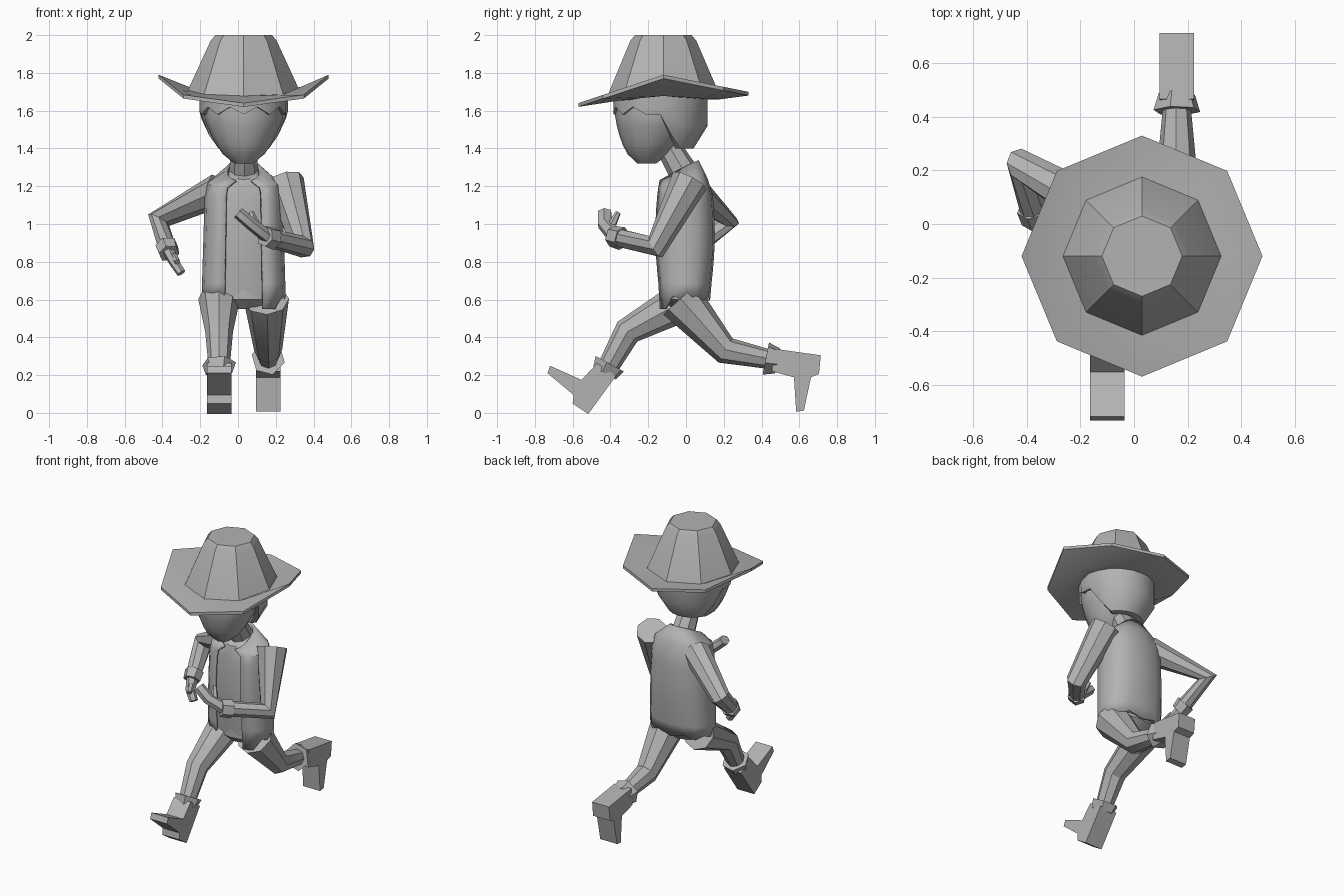
import bpy, bmesh, math
from mathutils import Vector

if "Cube" in bpy.data.objects:
    bpy.data.objects.remove(bpy.data.objects["Cube"])

grey = bpy.data.materials.new("plain grey")
grey.use_nodes = True
shade = (.45, .45, .45, 1)
grey.diffuse_color = shade
grey.node_tree.nodes["Principled BSDF"].inputs["Base Color"].default_value = shade

MIDDLE = .03  # x of the body's centre line


def loft(name, rings, caps=True, closed=True):
    """Skin a list of equal-length point rings into a shaded object."""
    bm = bmesh.new()
    rows = [[bm.verts.new(point) for point in ring] for ring in rings]
    count = len(rows[0])
    for lower, upper in zip(rows, rows[1:]):
        for i in range(count if closed else count - 1):
            j = (i + 1) % count
            bm.faces.new((lower[i], lower[j], upper[j], upper[i]))
    if caps:
        bm.faces.new(rows[0])
        bm.faces.new(rows[-1])
    bmesh.ops.recalc_face_normals(bm, faces=bm.faces)
    mesh = bpy.data.meshes.new(name)
    bm.to_mesh(mesh)
    bm.free()
    mesh.materials.append(grey)
    ob = bpy.data.objects.new(name, mesh)
    bpy.context.collection.objects.link(ob)
    bpy.ops.object.select_all(action="DESELECT")
    ob.select_set(True)
    bpy.context.view_layer.objects.active = ob
    bpy.ops.object.shade_smooth_by_angle(angle=math.radians(32))
    return ob


def directions(count):
    """Cosine and sine of evenly spaced angles."""
    turns = [math.tau * i / count for i in range(count)]
    return [(math.cos(turn), math.sin(turn)) for turn in turns]


def oval(y, z, width, depth, count=12, tilt=0, power=1):
    """Ring round the centre line; a power under one makes it boxier."""
    ring = []
    for c, s in directions(count):
        dx = width * math.copysign(abs(c) ** power, c)
        dy = depth * math.copysign(abs(s) ** power, s)
        ring.append((MIDDLE + dx, y + dy, z + tilt * dy))
    return ring


def limb(name, points, thick, thin, sides=6, flat=1):
    """Tapering tube through two or three points."""
    points = [Vector(point) for point in points]
    steps = [(b - a).normalized() for a, b in zip(points, points[1:])]
    if len(steps) > 1:
        hinge = steps[0].cross(steps[1]).normalized()
    else:
        hinge = steps[0].orthogonal().normalized()
    rings = []
    for i, point in enumerate(points):
        ahead = steps[min(i, len(steps) - 1)]
        tangent = (steps[max(i - 1, 0)] + ahead).normalized()
        across = tangent.cross(hinge)
        radius = thick + (thin - thick) * (i / len(steps)) ** .6
        rings.append([point + radius * (hinge * c * flat + across * s)
                      for c, s in directions(sides)])
    return loft(name, rings)


def cuffed_limb(name, points, thick, thin, flare):
    """Limb whose far end wears a wider cuff."""
    limb(name, points, thick, thin, sides=8)
    bend, end = Vector(points[-2]), Vector(points[-1])
    limb(name + "_cuff", [bend.lerp(end, .85), end + (end - bend) * .1],
         thin + flare, thin + flare / 2)


# Hat: octagonal crown and a brim that curls up at the sides
def hat_ring(radius, z, curl=0):
    return [(MIDDLE + radius * c, radius * s - .12,
             z + curl * (.09 - .12 * abs(s) + .03 * s)) for c, s in directions(8)]


loft("hat_crown", [hat_ring(.3, 1.68, .2), hat_ring(.175, 1.97), hat_ring(.15, 2)])
loft("hat_brim", [hat_ring(.2, 1.69, .2), hat_ring(.3, 1.69, .2), hat_ring(.45, 1.7, 1),
                  hat_ring(.45, 1.68, 1), hat_ring(.3, 1.66, .2), hat_ring(.2, 1.66, .2)])

# Head: swells quickly from a forward chin, then rises straight into the hat
head_rings = []
for step in range(8):
    swell = min(step / 5 + .04, 1)
    size = .21 * swell ** .45
    head_rings.append(oval(.045 * swell - .21, 1.32 + .05 * step, size, size))
loft("head", head_rings)

# Hair: ragged fringe in front, long and tapered behind
top, middle, tips, inside = [], [], [], []
for i, (c, s) in enumerate(directions(20)):
    drop = min(max(1.4 * s + .2, 0), 1)
    ragged = .02 * (-1) ** i * (1 - drop)
    end = 1.6 + ragged - .2 * drop
    for row, size, z in ((top, 1, 1.7), (middle, 1, 1.62 - .1 * drop),
                         (tips, 1 - .3 * drop, end), (inside, .88 - .35 * drop, end)):
        row.append((MIDDLE + .235 * size * c, .25 * size * s - .135, z))
loft("hair", [top, middle, tips, inside], caps=False)

limb("neck", [(MIDDLE, 0, 1.25), (MIDDLE, -.1, 1.42)], .08, .065, sides=8)


# Torso: shirt core inside an open jacket, closing in to a sloped collar
def torso_rings(grow):
    rings = []
    for step in range(11):
        height = step / 10
        close = max(0, height - .85) / .15
        width = .21 - .02 * height - .11 * close ** 2
        depth = .125 + .025 * math.sin(math.pi * height) - .03 * close
        rings.append(oval(-.01 - .03 * close, .62 + .66 * height, width + grow,
                          depth + grow, count=16, tilt=.55 * close, power=.8))
    return rings


loft("shirt", torso_rings(-.015))
panels = [ring[13:] + ring[:12] for ring in torso_rings(.005)]
# The hem is uneven and hangs lowest at the left front corner
panels[0] = [(x, y, z - (.07 if i < 2 else .025 * (i % 2)))
             for i, (x, y, z) in enumerate(panels[0])]
jacket = loft("jacket", panels, caps=False, closed=False)
cloth = jacket.modifiers.new("cloth", "SOLIDIFY")
cloth.thickness = .015
cloth.offset = 0

loft("hips", [oval(-.01, z, width, width * .6)
              for z, width in ((.55, .1), (.6, .19), (.7, .19))])

# Legs: the left kicks back, the right strides forward
left_ankle = (.16, .46, .28)
right_ankle = (-.1, -.42, .23)
cuffed_limb("left_leg", [(.15, -.03, .6), (.16, .21, .33), left_ankle], .12, .05, .04)
cuffed_limb("right_leg", [(-.1, 0, .6), (-.1, -.31, .43), right_ankle], .11, .055, .035)


# Boots: one side outline, laid along the shin with the toe at right angles
def boot(name, ankle, shin):
    x, y, z = ankle
    down = Vector(shin).normalized()
    toe = Vector((down.y, -down.x))
    outline = [(0, -.06), (.25, -.05), (.25, .05), (.21, .07), (.19, .25),
               (.15, .26), (.12, .08), (0, .06)]
    sides = []
    for half in (-.065, .065):
        flat = [down * along + toe * out for along, out in outline]
        sides.append([(x + half, y + p.x, z + p.y) for p in flat])
    loft(name, sides)


boot("left_boot", left_ankle, (1, -.1))
boot("right_boot", right_ankle, (-2, -3))

# Left arm: bent, hand in front of the chest
left_wrist = (.16, -.37, .93)
cuffed_limb("left_arm", [(.25, .02, 1.23), (.34, -.16, .88), left_wrist], .1, .05, .012)
limb("left_hand", [left_wrist, (.07, -.43, 1), (0, -.43, 1.06)], .045, .04, flat=.8)
limb("left_thumb", [(.1, -.4, .98), (.07, -.36, 1.06)], .025, .015)

# Right arm: elbow thrown back, hand hanging by the hip
right_wrist = (-.37, .03, .86)
cuffed_limb("right_arm", [(-.1, .03, 1.18), (-.42, .22, 1.02), right_wrist], .09, .05, .012)
limb("right_hand", [right_wrist, (-.34, -.04, .8), (-.3, -.06, .74)], .04, .03, flat=.8)
limb("right_thumb", [(-.34, -.03, .83), (-.32, -.08, .8)], .02, .015)
